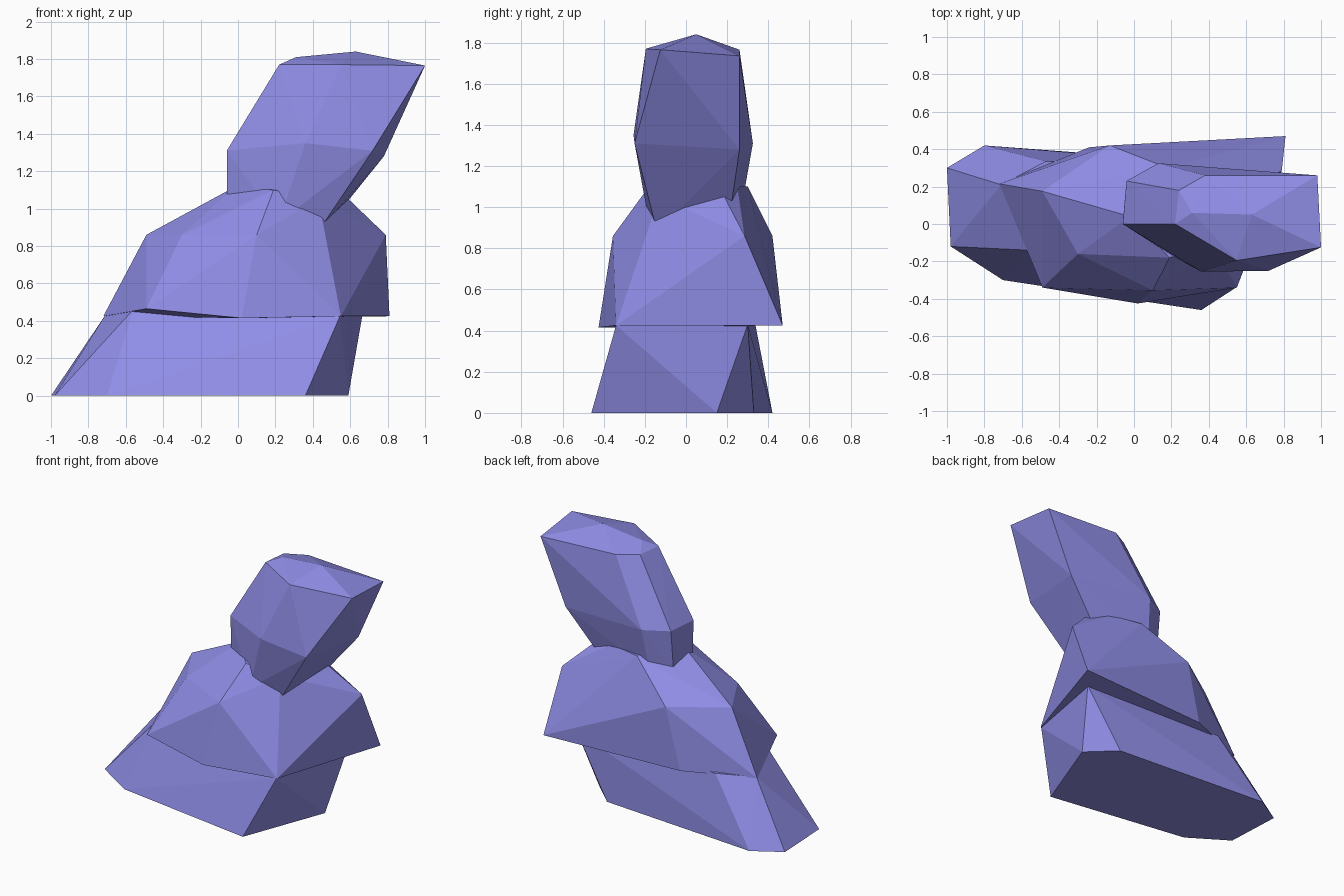
import bpy, bmesh

mat = bpy.data.materials.new("violet_stone")
mat.diffuse_color = (0.28, 0.27, 0.80, 1)


def rock(name, points):
    """Faceted boulder: convex hull around a few corner points."""
    bm = bmesh.new()
    for p in points:
        bm.verts.new(p)
    res = bmesh.ops.convex_hull(bm, input=bm.verts[:])
    loose = [v for v in bm.verts if not v.link_faces]
    bmesh.ops.delete(bm, geom=loose, context='VERTS')
    bmesh.ops.dissolve_limit(bm, angle_limit=0.01, verts=bm.verts[:], edges=bm.edges[:])
    bmesh.ops.recalc_face_normals(bm, faces=bm.faces[:])
    me = bpy.data.meshes.new(name)
    bm.to_mesh(me)
    bm.free()
    me.materials.append(mat)
    ob = bpy.data.objects.new(name, me)
    bpy.context.collection.objects.link(ob)
    return ob


# Base rock: flat foot, leaning right
rock("base_rock", [
    (-1.0, .30, 0), (-.98, -.12, 0), (-.70, -.30, 0), (.36, -.46, 0),
    (.59, .15, 0), (.40, .33, 0), (-.80, .42, 0),
    (-.71, .21, .43), (-.56, -.14, .46), (.545, -.34, .425),
    (.665, .30, .43), (-.47, .335, .44)])

# Middle rock: wide lower rim, shoulder ring, narrow crown
rock("middle_rock", [
    (-.72, .215, .425), (-.49, -.34, .465), (.02, -.425, .415), (.55, -.34, .425),
    (.81, .47, .425), (-.24, .41, .425),
    (-.49, .175, .86), (-.30, -.16, .86), (.10, -.355, .86), (.79, .285, .86),
    (-.13, .42, .86),
    (-.02, .04, 1.115), (.19, -.18, 1.10), (.43, -.13, 1.05), (.54, .16, 1.10),
    (.42, .25, 1.10), (.18, .30, 1.10)])

# Top rock: leaning block with a shallow peaked cap
rock("top_rock", [
    (.63, .05, 1.84), (.31, .06, 1.81), (.22, 0, 1.77), (.24, .18, 1.77),
    (.38, .26, 1.765), (.98, .26, 1.735), (1.0, -.125, 1.765), (.55, -.195, 1.77),
    (-.06, 0, 1.31), (-.04, .23, 1.31), (.13, .325, 1.31), (.78, .26, 1.28),
    (.72, -.25, 1.31), (.36, -.255, 1.35),
    (-.06, .01, 1.02), (-.04, .20, 1.02), (.10, .27, 1.0), (.45, .20, .87),
    (.43, -.14, .88), (.22, -.18, .93)])
